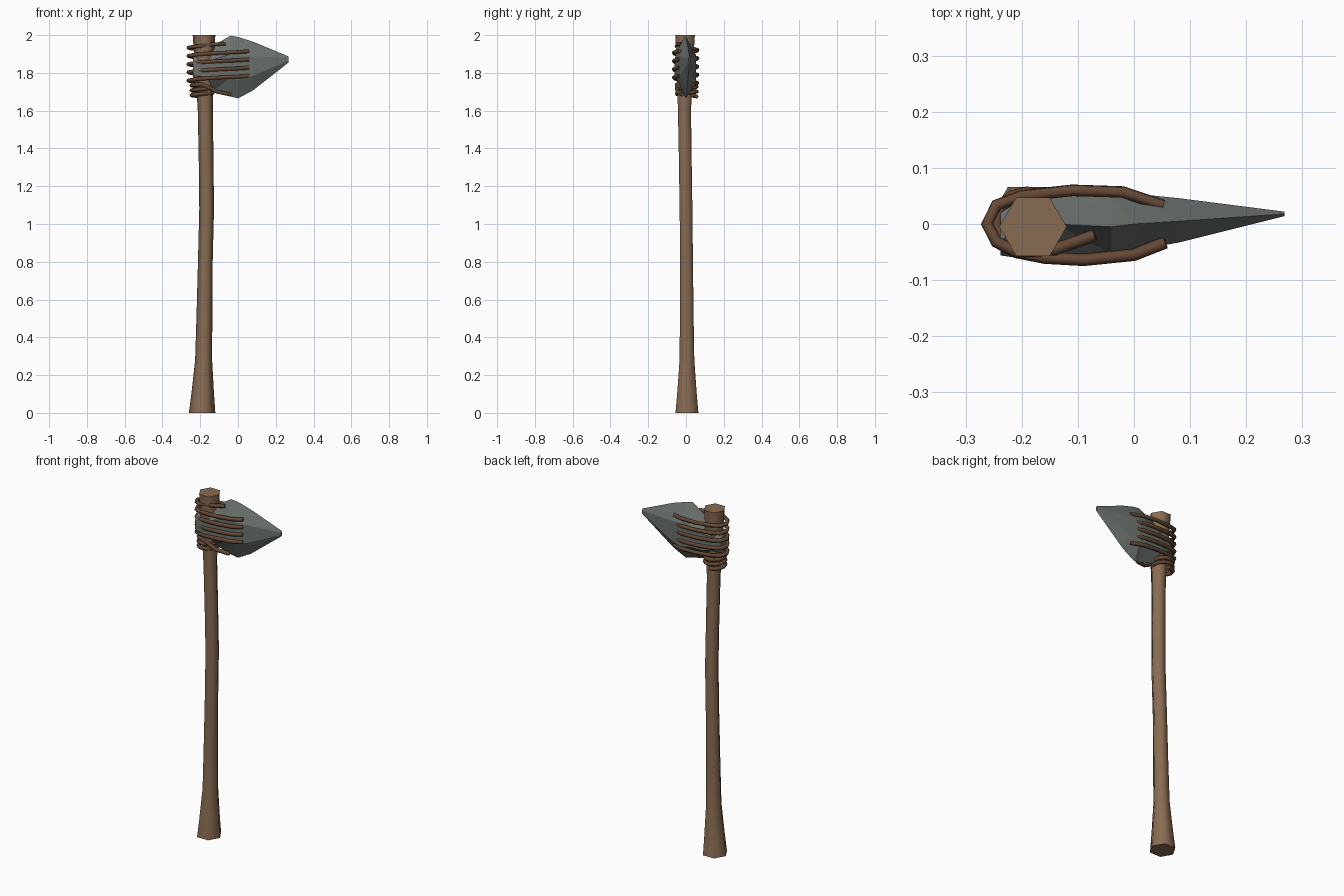
import bpy, bmesh, math
from mathutils import Vector

if "Cube" in bpy.data.objects:
    bpy.data.objects.remove(bpy.data.objects["Cube"])


def material(name, rgb):
    m = bpy.data.materials.new(name)
    m.diffuse_color = (*rgb, 1)
    m.use_nodes = True
    m.node_tree.nodes["Principled BSDF"].inputs["Base Color"].default_value = m.diffuse_color
    return m


wood = material("wood", (0.25, 0.15, 0.085))
stone = material("stone", (0.15, 0.17, 0.16))
cord = material("cord", (0.13, 0.065, 0.035))


def loft(name, rings, mat, smooth=False):
    """Skin closed rings of points in order and cap both ends."""
    bm = bmesh.new()
    loops = [[bm.verts.new(p) for p in ring] for ring in rings]
    n = len(loops[0])
    for a, b in zip(loops, loops[1:]):
        for i in range(n):
            j = (i + 1) % n
            bm.faces.new((a[i], a[j], b[j], b[i])).smooth = smooth
    bm.faces.new(loops[0])
    bm.faces.new(loops[-1])
    bmesh.ops.recalc_face_normals(bm, faces=bm.faces)
    me = bpy.data.meshes.new(name)
    bm.to_mesh(me)
    bm.free()
    ob = bpy.data.objects.new(name, me)
    bpy.context.collection.objects.link(ob)
    me.materials.append(mat)
    return ob


# Handle: six-sided, slightly bent shaft (z, centre x, centre y, radius)
shaft = [(0, -0.19, 0.005, 0.07), (0.1, -0.187, 0.005, 0.06),
         (0.28, -0.182, 0.005, 0.045), (0.5, -0.178, 0.004, 0.042),
         (0.8, -0.173, 0.003, 0.039), (1.08, -0.166, 0.0, 0.039),
         (1.35, -0.169, -0.004, 0.039), (1.6, -0.173, -0.008, 0.04),
         (1.8, -0.177, -0.007, 0.048), (2.0, -0.18, -0.005, 0.06)]
loft("handle", [[(cx + r * math.cos(i * math.pi / 3),
                  cy + r * math.sin(i * math.pi / 3), z) for i in range(6)]
                for z, cx, cy, r in shaft], wood, True)

# Stone blade: faceted sections (x, low z, high z, front y, back y, ridge y)
blade = [(-0.238, 1.755, 1.88, -0.056, 0.02, -0.03),
         (-0.21, 1.735, 1.90, -0.060, 0.038, -0.01),
         (-0.14, 1.70, 1.938, -0.060, 0.050, 0.0),
         (-0.04, 1.675, 1.997, -0.054, 0.054, -0.005),
         (0.0, 1.665, 1.99, -0.047, 0.054, 0.0),
         (0.08, 1.708, 1.965, -0.033, 0.046, 0.005),
         (0.268, 1.855, 1.887, 0.014, 0.022, 0.018)]
rings = []
for x, lo, hi, f, b, m in blade:
    h = hi - lo
    rings.append([(x, m, lo), (x, f, lo + 0.3 * h), (x, f, lo + 0.7 * h),
                  (x, m, hi), (x, b, lo + 0.68 * h), (x, b, lo + 0.27 * h)])
head = loft("stone_blade", rings, stone)
bm = bmesh.new()
bm.from_mesh(head.data)
bmesh.ops.triangulate(bm, faces=bm.faces)
bm.to_mesh(head.data)
bm.free()


def rope(name, pts, radius=0.011):
    cu = bpy.data.curves.new(name, 'CURVE')
    cu.dimensions = '3D'
    cu.bevel_depth = radius
    cu.bevel_resolution = 1
    cu.use_fill_caps = True
    sp = cu.splines.new('POLY')
    sp.points.add(len(pts) - 1)
    for p, q in zip(sp.points, pts):
        p.co = (*q, 1)
    cu.materials.append(cord)
    ob = bpy.data.objects.new(name, cu)
    bpy.context.collection.objects.link(ob)
    return ob


# Lashings: U-shaped wraps from the front face round the handle to the back
path = [(0.056, -0.033), (0.0, -0.055), (-0.09, -0.064), (-0.16, -0.060),
        (-0.21, -0.050), (-0.245, -0.032), (-0.262, 0.0), (-0.245, 0.034),
        (-0.20, 0.050), (-0.11, 0.060), (-0.02, 0.057), (0.052, 0.033)]
for k in range(5):
    z0 = 1.958 - 0.0435 * k
    pts = [(x, y, z0 - 0.045 * i / (len(path) - 1))
           for i, (x, y) in enumerate(path)]
    if k == 0:
        pts = [(-0.07, -0.02, 1.955), (-0.14, -0.045, 1.95)] + pts[4:]
    rope(f"lashing_{k + 1}", pts)

# Lower coil round the handle, with its tail tucked under the blade
coil = [(-0.04, -0.02, 1.685), (-0.11, -0.045, 1.70)]
for i in range(31):
    a = -math.pi / 2 - i * math.pi / 6
    coil.append((-0.19 + 0.056 * math.cos(a), 0.004 + 0.052 * math.sin(a),
                 1.74 - 0.065 * i / 30))
rope("lower_coil", coil)
